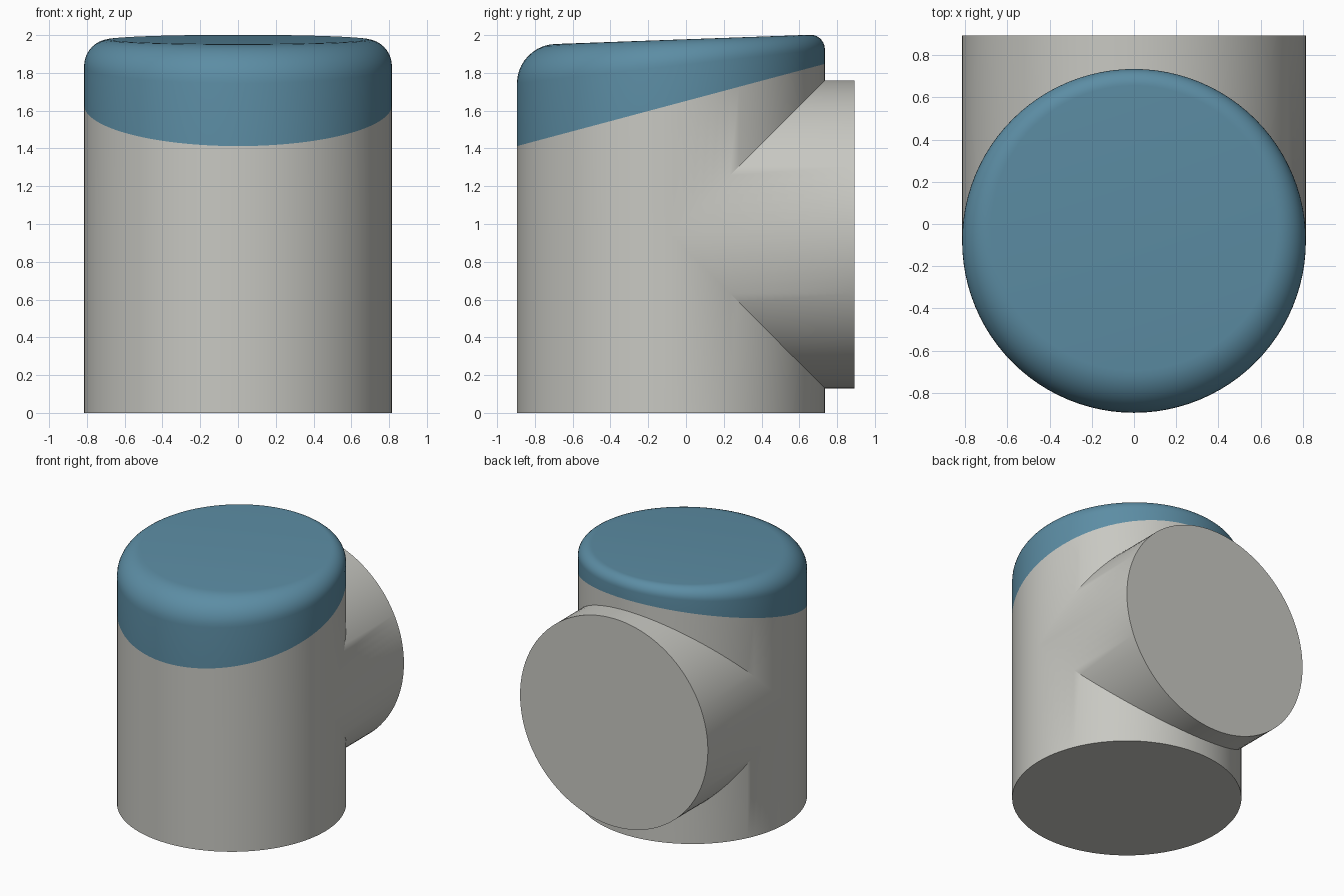
import bpy, bmesh, math

if "Cube" in bpy.data.objects:
    bpy.data.objects.remove(bpy.data.objects["Cube"], do_unlink=True)

SEGMENTS = 96
R = 0.815            # shared radius of body and branch
YC = -0.08           # body axis
ZC = 0.945           # branch axis
BRANCH_END = 0.893
ANGLES = [2 * math.pi * i / SEGMENTS for i in range(SEGMENTS)]


def material(name, rgb):
    m = bpy.data.materials.new(name)
    m.use_nodes = True
    m.diffuse_color = (*rgb, 1)
    m.node_tree.nodes["Principled BSDF"].inputs["Base Color"].default_value = (*rgb, 1)
    return m


def ring(bm, point):
    return [bm.verts.new(point(a)) for a in ANGLES]


def bridge(bm, lower, upper):
    for i in range(SEGMENTS):
        j = (i + 1) % SEGMENTS
        bm.faces.new((lower[i], lower[j], upper[j], upper[i]))


def finish(bm, name, mat):
    bmesh.ops.remove_doubles(bm, verts=bm.verts, dist=0.0001)
    bmesh.ops.recalc_face_normals(bm, faces=bm.faces)
    mesh = bpy.data.meshes.new(name)
    bm.to_mesh(mesh)
    bm.free()
    mesh.materials.append(mat)
    obj = bpy.data.objects.new(name, mesh)
    bpy.context.collection.objects.link(obj)
    bpy.ops.object.select_all(action="DESELECT")
    obj.select_set(True)
    bpy.context.view_layer.objects.active = obj
    bpy.ops.object.shade_smooth_by_angle(angle=math.radians(30))
    return obj


def cap_seam(y):
    """Sloping line where the cap meets the body."""
    return 1.63 + 0.267 * (y - YC)


def cap_top(y):
    """Slightly tilted top plane."""
    return 1.975 + 0.036 * (y - YC)


def upright(a, z):
    return (R * math.cos(a), YC + R * math.sin(a), z)


def mitre(a):
    return max(0, R * math.sin(a))


grey = material("light_grey", (0.578, 0.578, 0.54))
blue = material("muted_blue", (0.107, 0.266, 0.371))

# Upright body, with its back cut away along the mitre to the branch
bm = bmesh.new()
base = ring(bm, lambda a: upright(a, 0))
below = ring(bm, lambda a: upright(a, ZC - mitre(a)))
above = ring(bm, lambda a: upright(a, ZC + mitre(a)))
seam = ring(bm, lambda a: upright(a, cap_seam(YC + R * math.sin(a))))
bridge(bm, base, below)
bridge(bm, above, seam)
bm.faces.new(base)

# Rear branch, running from the mitre to its flat end
inner = ring(bm, lambda a: (R * math.cos(a), YC + abs(R * math.sin(a)), ZC + R * math.sin(a)))
outer = ring(bm, lambda a: (R * math.cos(a), BRANCH_END, ZC + R * math.sin(a)))
bridge(bm, inner, outer)
bm.faces.new(outer)
finish(bm, "body_with_branch", grey)

# Cap, its rounded rim narrowing from front to back
bm = bmesh.new()
STEPS = 10
previous = ring(bm, lambda a: upright(a, cap_seam(YC + R * math.sin(a))))
for step in range(STEPS + 1):
    t = math.pi / 2 * step / STEPS

    def rim(a):
        fillet = 0.14 - 0.075 * R * math.sin(a)
        r = R - fillet * (1 - math.cos(t))
        y = YC + r * math.sin(a)
        return (r * math.cos(a), y, cap_top(y) - fillet * (1 - math.sin(t)))

    current = ring(bm, rim)
    bridge(bm, previous, current)
    previous = current
bm.faces.new(previous)
finish(bm, "cap", blue)
